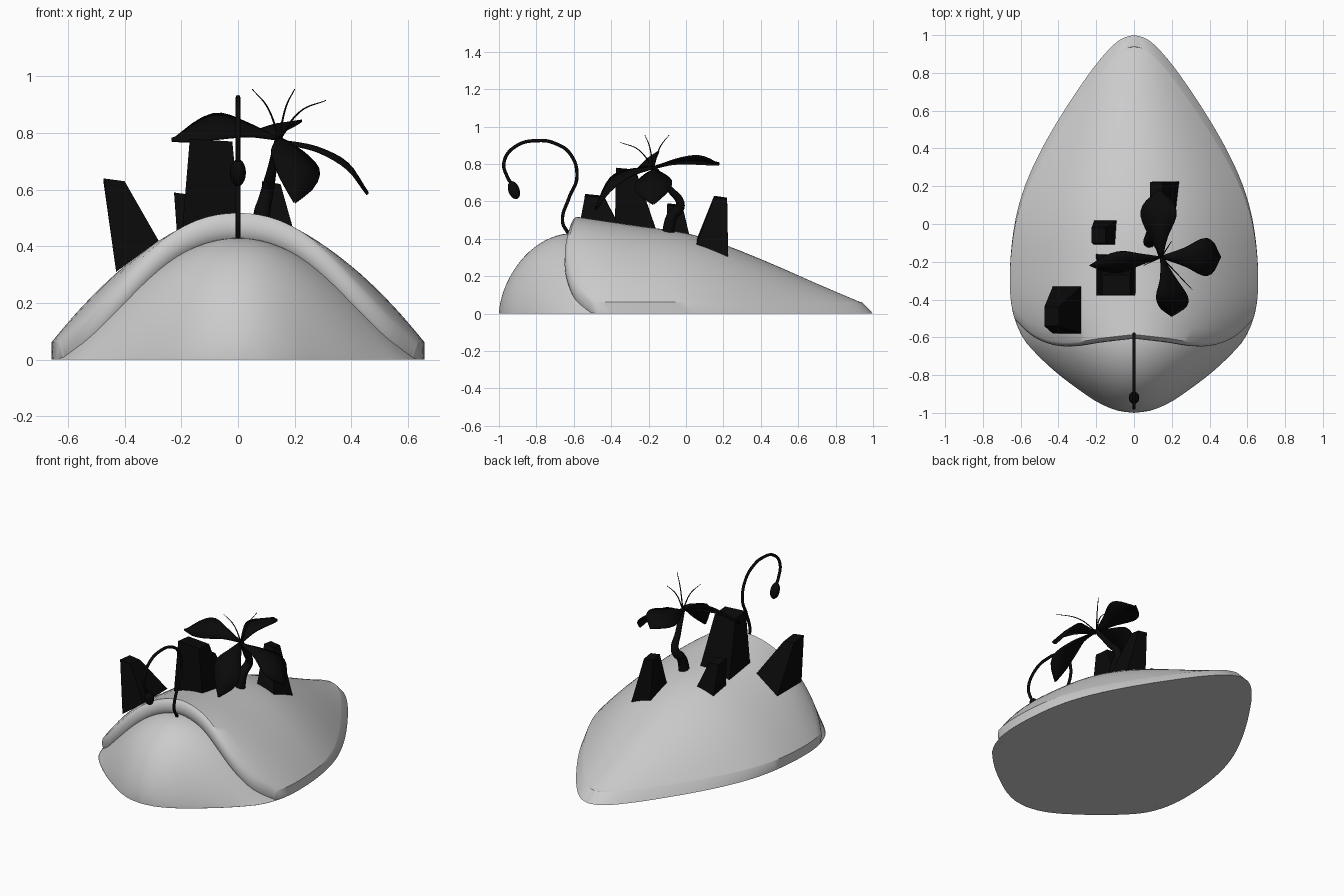
import bpy, bmesh, math
from mathutils import Vector

if "Cube" in bpy.data.objects:
    bpy.data.objects.remove(bpy.data.objects["Cube"])

black = bpy.data.materials.new("black")
black.diffuse_color = (0.003, 0.003, 0.003, 1)
black.use_nodes = True
black.node_tree.nodes["Principled BSDF"].inputs["Base Color"].default_value = black.diffuse_color


def interp(pts, v):
    # smooth curve through (position, value) pairs
    n = len(pts)
    v = min(max(v, pts[0][0]), pts[-1][0])
    i = max(k for k in range(n - 1) if pts[k][0] <= v)

    def slope(k):
        a, b = pts[max(k - 1, 0)], pts[min(k + 1, n - 1)]
        return (b[1] - a[1]) / (b[0] - a[0])
    (x0, y0), (x1, y1) = pts[i], pts[i + 1]
    h = x1 - x0
    t = (v - x0) / h
    return ((2*t**3 - 3*t*t + 1) * y0 + (t**3 - 2*t*t + t) * h * slope(i)
            + (3*t*t - 2*t**3) * y1 + (t**3 - t*t) * h * slope(i + 1))


def make(name, verts, faces, mat=None, smooth=True):
    me = bpy.data.meshes.new(name)
    me.from_pydata(verts, [], faces)
    bm = bmesh.new()
    bm.from_mesh(me)
    bmesh.ops.remove_doubles(bm, verts=bm.verts, dist=1e-4)
    bmesh.ops.recalc_face_normals(bm, faces=bm.faces)
    bm.to_mesh(me)
    bm.free()
    ob = bpy.data.objects.new(name, me)
    bpy.context.collection.objects.link(ob)
    if mat:
        me.materials.append(mat)
    if smooth:
        bpy.ops.object.select_all(action='DESELECT')
        ob.select_set(True)
        bpy.context.view_layer.objects.active = ob
        bpy.ops.object.shade_smooth_by_angle(angle=math.radians(35))
    return ob


def loft(name, rows, mat=None):
    n = len(rows[0])
    faces = [(r*n + c, r*n + c + 1, (r+1)*n + c + 1, (r+1)*n + c)
             for r in range(len(rows) - 1) for c in range(n - 1)]
    return make(name, [p for row in rows for p in row], faces, mat)


# Plan outline half width and shell ridge height along y
WIDTH = [(-1, 0), (-.99, .08), (-.95, .18), (-.9, .26), (-.8, .395), (-.7, .505), (-.6, .59),
         (-.45, .645), (-.25, .657), (0, .632), (.2, .578), (.4, .487), (.6, .37),
         (.8, .235), (.9, .155), (.96, .095), (.99, .045), (1, 0)]
RIDGE = [(-.6, .52), (-.3, .475), (0, .43), (.2, .37), (.45, .27), (.7, .16), (.94, .058)]
EDGE = [(0, -.585), (.3, -.605), (.55, -.625), (.75, -.62), (.9, -.575), (1, -.49)]
def width(y): return max(interp(WIDTH, y), 0)


# Shell: arched sections with a low side wall and a rolled front lip
S = [math.sin(math.pi / 2 * k / 24) for k in range(-24, 25)]
def shell_row(t, dy=0, off=0):
    row = []
    for s in S:
        e = interp(EDGE, abs(s))
        yb = e + (1 - e) * t
        y = e + (.94 - e) * t
        inset = 1 - .10 * max(0, t - .35)
        z = .062 + (interp(RIDGE, y) - .062) * (1 - s*s)
        row.append((width(yb) * s * inset * (1 - off * .5), y + dy, max(z - off, 0)))
    e = -.465
    yb = e + (1 - e) * t
    x = width(yb) * (1 - off * .5)
    return [(-x, yb + dy, 0)] + row + [(x, yb + dy, 0)]

LIP = [(.1, .11), (0, .1), (-.014, .085), (-.022, .06), (-.02, .03), (-.01, .01)]
rows = [shell_row(0, dy, off) for dy, off in LIP]
rows += [shell_row(math.sin(math.pi / 2 * k / 36)) for k in range(37)]
loft("shell", rows)

# Head: rounded dome in front, running under the shell
rows = []
for k in range(25):
    y = -1 + .55 * (1 - math.cos(math.pi / 2 * k / 24))
    t = min((y + 1) / .4, 1)
    h = .43 * (1 - (1 - t)**2)**.6
    rows.append([(width(y) * s * .995, y, h * max(1 - s*s, 0)**(.65 + .45 * t)) for s in S])
loft("head", rows)

# Flat underside
ys = [-math.cos(math.pi * k / 60) for k in range(61)]
ring = [(width(y), y, 0) for y in ys] + [(-width(y), y, 0) for y in ys[-2:0:-1]]
make("underside", ring, [tuple(range(len(ring)))], smooth=False)


# Rocks: leaning tapered blocks; (x0, x1, y0, y1) of base and top
def rock(name, base, zl, zr, top, zt):
    x0, x1, y0, y1 = base
    a, b, c, d = top
    v = [(x0, y0, zl), (x1, y0, zr), (x1, y1, zr), (x0, y1, zl),
         (a, c, zt), (b, c, zt - .01), (b, d, zt - .02), (a, d, zt - .01)]
    f = [(3, 2, 1, 0), (4, 5, 6, 7)] + [(i, (i+1) % 4, (i+1) % 4 + 4, i + 4) for i in range(4)]
    make(name, v, f, black, False)

rock("side_rock", (-.43, -.28, -.58, -.33), .31, .42, (-.475, -.40, -.54, -.44), .64)
rock("tall_rock", (-.2, .01, -.38, -.16), .42, .45, (-.17, -.02, -.375, -.27), .78)
rock("small_rock", (-.21, -.09, -.11, .02), .37, .41, (-.225, -.15, -.1, -.02), .59)
rock("back_rock", (.1, .24, .03, .225), .33, .30, (.085, .15, .15, .22), .63)


# Tapered tubes
def tube(name, pts, radii):
    cu = bpy.data.curves.new(name, 'CURVE')
    cu.dimensions = '3D'
    cu.bevel_depth = 1
    cu.bevel_resolution = 2
    cu.resolution_u = 8
    cu.use_fill_caps = True
    sp = cu.splines.new('BEZIER')
    sp.bezier_points.add(len(pts) - 1)
    for b, p, r in zip(sp.bezier_points, pts, radii):
        b.co, b.radius = p, r
        b.handle_left_type = b.handle_right_type = 'AUTO'
    cu.materials.append(black)
    ob = bpy.data.objects.new(name, cu)
    bpy.context.collection.objects.link(ob)

tube("plant_stem", [(.08, -.1, .4), (.085, -.075, .52), (.1, -.03, .58), (.12, -.09, .67),
                    (.145, -.175, .785)], [.034, .03, .025, .018, .014])
for i, tip in enumerate([(.05, -.22, .955), (.2, -.09, .955), (.31, -.35, .915)]):
    hub = Vector((.145, -.175, .78))
    mid = hub.lerp(Vector(tip), .45) + Vector((0, 0, .035))
    tube(f"stamen_{i}", [hub, mid, tip], [.004, .003, .0015])
LURE = [(-.63, .43), (-.66, .49), (-.625, .62), (-.583, .73), (-.62, .855), (-.70, .91),
        (-.785, .925), (-.91, .895), (-.973, .81), (-.955, .73), (-.93, .69)]
tube("lure_stalk", [(0, y, z) for y, z in LURE], [.009] * len(LURE))

# Lure bulb
bpy.ops.mesh.primitive_uv_sphere_add(segments=16, ring_count=10, radius=1, location=(0, -.92, .66),
                                     rotation=(math.radians(20), 0, 0))
bulb = bpy.context.object
bulb.name = "lure_bulb"
bulb.scale = (.028, .03, .05)
bulb.data.materials.append(black)
bpy.ops.object.shade_smooth()


# Leaves: midrib path with a tilted half-width vector
def leaf(name, pts, side):
    side = Vector(side)
    key = [(0, .08), (.3, .5), (.6, 1), (.8, .8), (1, .04)]
    rows = []
    for k in range(13):
        t = k / 12
        c = Vector([interp([(j / 3, p[a]) for j, p in enumerate(pts)], t) for a in range(3)])
        w = interp(key, t)
        rows.append([c - side * w, c + Vector((0, 0, .008)), c + side * w])
    ob = loft(name, rows, black)
    m = ob.modifiers.new("thickness", 'SOLIDIFY')
    m.thickness = .008

leaf("right_leaf", [(.145, -.175, .77), (.28, -.175, .745), (.39, -.175, .685), (.46, -.175, .585)],
     (0, .1, .01))
leaf("left_leaf", [(.145, -.175, .78), (.03, -.19, .815), (-.09, -.205, .825), (-.235, -.22, .775)],
     (0, .055, .045))
leaf("front_leaf", [(.145, -.175, .78), (.185, -.3, .755), (.205, -.41, .69), (.2, -.49, .555)],
     (.085, 0, -.035))
leaf("back_leaf", [(.145, -.175, .78), (.13, -.06, .815), (.13, .07, .825), (.135, .18, .8)],
     (.095, 0, .022))
